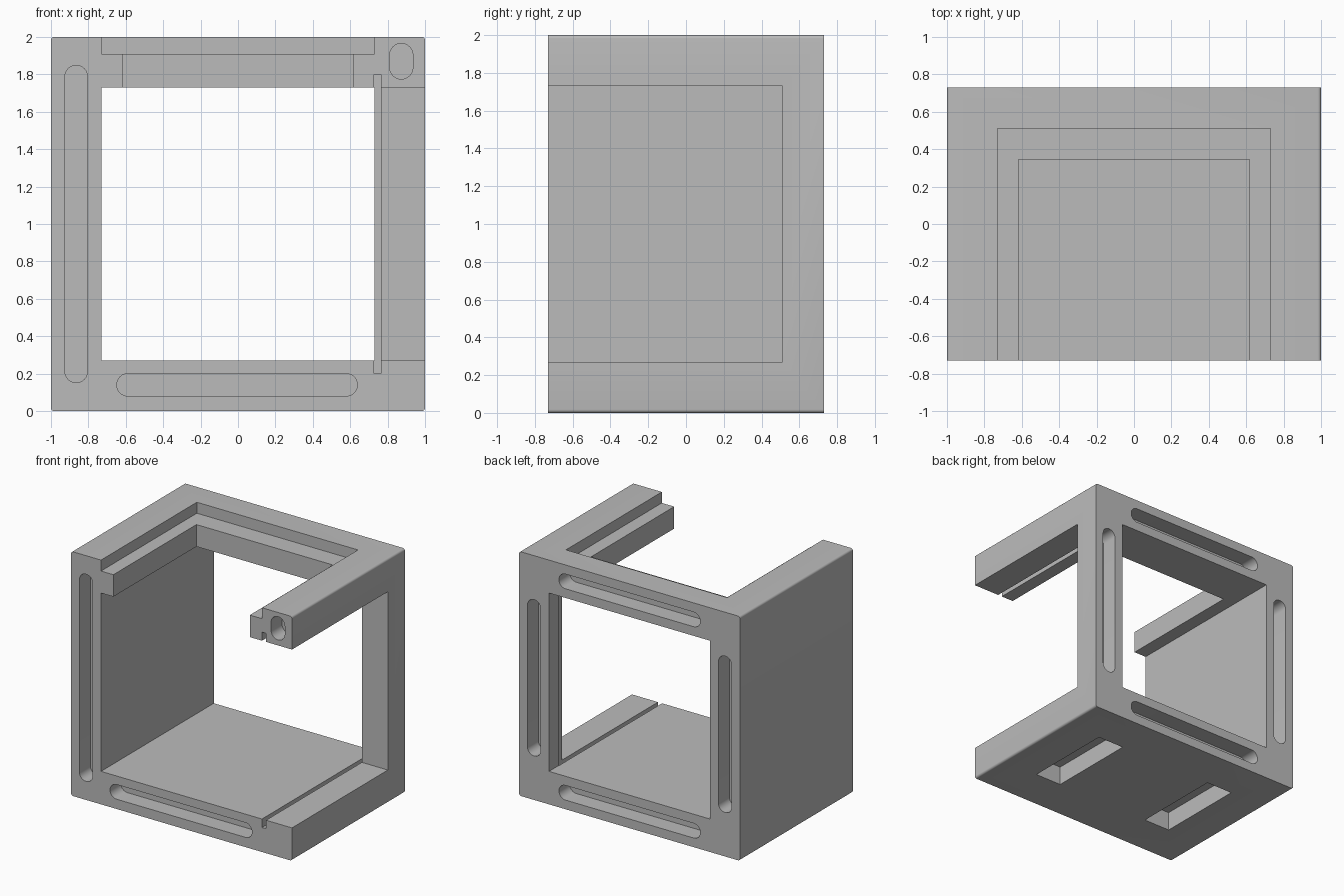
import bpy, bmesh, math
from mathutils import Vector

cube = bpy.data.objects.get("Cube")
if cube:
    bpy.data.objects.remove(cube, do_unlink=True)

W, D, H = 1.0, 0.73, 2.0      # half width, half depth, height
IN = 0.73                     # half size of the square opening
DEPTH = 0.14                  # depth of the blind slots

grey = bpy.data.materials.new("plain grey")
grey.use_nodes = True
grey.diffuse_color = (0.5, 0.5, 0.5, 1)
grey.node_tree.nodes["Principled BSDF"].inputs["Base Color"].default_value = grey.diffuse_color


def add_object(name, bm):
    bmesh.ops.recalc_face_normals(bm, faces=bm.faces[:])
    mesh = bpy.data.meshes.new(name)
    bm.to_mesh(mesh)
    bm.free()
    mesh.materials.append(grey)
    obj = bpy.data.objects.new(name, mesh)
    bpy.context.collection.objects.link(obj)
    return obj


def prism(name, outline, y0, y1):
    """Extrude an x-z outline from y0 to y1."""
    bm = bmesh.new()
    face = bm.faces.new([bm.verts.new((x, y0, z)) for x, z in outline])
    ext = bmesh.ops.extrude_face_region(bm, geom=[face])
    moved = [v for v in ext["geom"] if isinstance(v, bmesh.types.BMVert)]
    bmesh.ops.translate(bm, verts=moved, vec=Vector((0, y1 - y0, 0)))
    return add_object(name, bm)


def rounded(cx, cz, hx, hz, r, steps=8):
    """Outline of a rectangle with rounded corners."""
    pts = []
    for i, (sx, sz) in enumerate(((1, 1), (-1, 1), (-1, -1), (1, -1))):
        for k in range(steps + 1):
            a = (i + k / steps) * math.pi / 2
            p = (cx + sx * (hx - r) + r * math.cos(a), cz + sz * (hz - r) + r * math.sin(a))
            pts.append(p)
    return pts


def block(name, x0, x1, y0, y1, z0, z1):
    return prism(name, [(x0, z0), (x1, z0), (x1, z1), (x0, z1)], y0, y1)


def slot(name, cx, cz, hx, hz, side):
    """Blind round-ended slot in the front (-1) or back (+1) face."""
    r = min(hx, hz) - 0.0005
    return prism(name, rounded(cx, cz, hx, hz, r), side * (D - DEPTH), side * (D + 0.1))


# Outer body with softly rounded long edges
frame = prism("frame", rounded(0, H / 2, W, H / 2, 0.018, 5), -D, D)

FRONT = -D - 0.1
cutters = [
    # Large openings
    block("window_cut", -IN, IN, FRONT, D + 0.1, 0.27, 1.73),
    block("side_cut", 0.5, 1.2, FRONT, 0.51, 0.27, 1.73),
    # Stepped opening in the top
    block("top_recess_cut", -IN, IN, FRONT, 0.51, 1.91, 2.2),
    block("top_opening_cut", -0.618, 0.618, FRONT, 0.345, 1.6, 2.1),
    # Panel groove
    block("groove_cut", 0.728, 0.765, FRONT, 0.6, 0.2, 1.8),
    # Front slots
    slot("front_side_slot_cut", -0.865, 1.0, 0.06, 0.848, -1),
    slot("front_bottom_slot_cut", -0.005, 0.14, 0.643, 0.06, -1),
    slot("front_corner_slot_cut", 0.873, 1.87, 0.062, 0.095, -1),
]
for s in (-1, 1):
    # Back slots and rectangular pockets underneath
    cutters += [
        slot("back_side_slot_cut", s * 0.865, 1.0, 0.06, 0.64, 1),
        slot("back_level_slot_cut", 0, 1 + s * 0.865, 0.64, 0.06, 1),
        block("bottom_pocket_cut", s * 0.55 - 0.12, s * 0.55 + 0.12, -0.38, 0.375, -0.1, 0.155),
    ]

for cutter in cutters:
    mod = frame.modifiers.new(cutter.name, "BOOLEAN")
    mod.operation = "DIFFERENCE"
    mod.solver = "EXACT"
    mod.object = cutter
    cutter.hide_render = True

# Bake the cuts and drop the cutters
bpy.context.view_layer.update()
result = bpy.data.meshes.new_from_object(
    frame.evaluated_get(bpy.context.evaluated_depsgraph_get()))
frame.modifiers.clear()
frame.data = result
for cutter in cutters:
    bpy.data.objects.remove(cutter, do_unlink=True)

# Smooth the rounded edges only
bpy.ops.object.select_all(action="DESELECT")
frame.select_set(True)
bpy.context.view_layer.objects.active = frame
bpy.ops.object.shade_smooth_by_angle(angle=math.radians(30))
